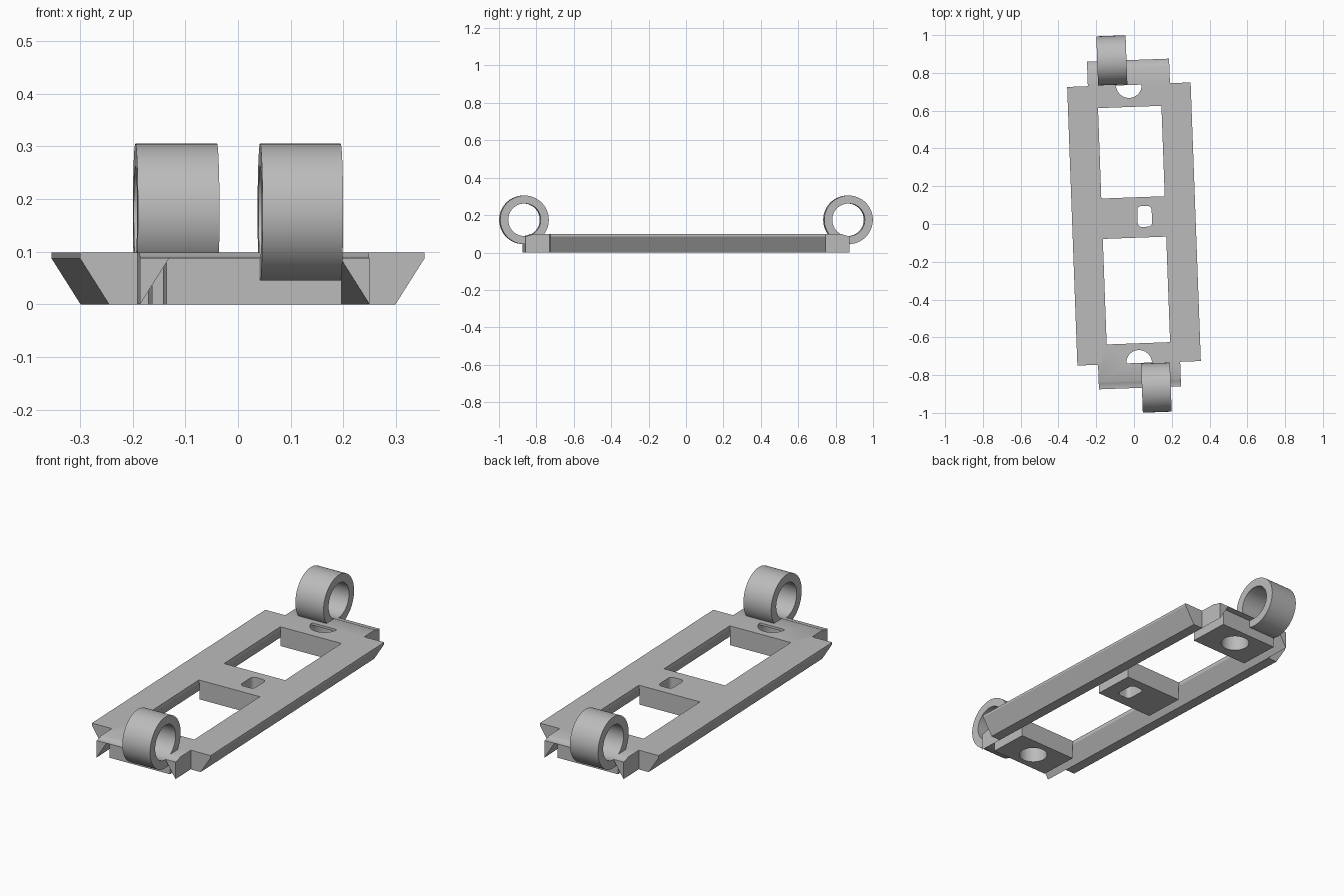
import bpy, bmesh, math
from mathutils import Matrix, Vector

if "Cube" in bpy.data.objects:
    bpy.data.objects.remove(bpy.data.objects["Cube"])

TURN = Matrix.Rotation(math.radians(2.1), 4, 'Z')   # whole bracket sits slightly turned
RING_Y, RING_Z = 0.87, 0.175

grey = bpy.data.materials.new("plain_grey")
grey.diffuse_color = (0.5, 0.5, 0.5, 1)
grey.use_nodes = True
grey.node_tree.nodes["Principled BSDF"].inputs["Base Color"].default_value = grey.diffuse_color


def prism(name, pts, axis, lo, hi):
    """Extrude a closed 2D outline along an axis between lo and hi."""
    place = {'X': lambda a, b, t: (t, a, b),
             'Y': lambda a, b, t: (a, t, b),
             'Z': lambda a, b, t: (a, b, t)}[axis]
    bm = bmesh.new()
    face = bm.faces.new([bm.verts.new(place(a, b, lo)) for a, b in pts])
    ext = bmesh.ops.extrude_face_region(bm, geom=[face])
    move = Vector(place(0, 0, hi - lo))
    bmesh.ops.translate(bm, vec=move, verts=[g for g in ext['geom'] if isinstance(g, bmesh.types.BMVert)])
    bmesh.ops.recalc_face_normals(bm, faces=bm.faces)
    me = bpy.data.meshes.new(name)
    bm.to_mesh(me)
    bm.free()
    me.materials.append(grey)
    ob = bpy.data.objects.new(name, me)
    bpy.context.collection.objects.link(ob)
    return ob


def rect(x0, x1, y0, y1):
    return [(x0, y0), (x1, y0), (x1, y1), (x0, y1)]


def arc(cx, cy, r, n=48, start=0.0, sweep=2 * math.pi):
    count = n if sweep > 6 else n + 1
    return [(cx + r * math.cos(start + sweep * i / n),
             cy + r * math.sin(start + sweep * i / n)) for i in range(count)]


def combine(target, other, op):
    """Apply a boolean and discard the helper."""
    other.hide_render = True
    mod = target.modifiers.new("bool", 'BOOLEAN')
    mod.operation, mod.solver, mod.object = op, 'EXACT', other
    bpy.context.view_layer.update()
    dg = bpy.context.evaluated_depsgraph_get()
    me = bpy.data.meshes.new_from_object(target.evaluated_get(dg))
    target.modifiers.clear()
    target.data = me
    bpy.data.objects.remove(other)


def finish(ob):
    ob.data.transform(TURN)
    bpy.ops.object.select_all(action='DESELECT')
    ob.select_set(True)
    bpy.context.view_layer.objects.active = ob
    bpy.ops.object.shade_smooth_by_angle(angle=math.radians(30))


# Frame: roof plate with two tapered rails
half = [(0.327, 0.098), (0.327, 0.087), (0.272, 0), (0.218, 0), (0.163, 0.087)]
frame = prism("frame", half + [(-x, z) for x, z in reversed(half)], 'Y', -0.868, 0.868)

# Notched corners leave a narrower tab at each end
for sx in (-1, 1):
    for sy in (-1, 1):
        xs, ys = sorted((sx * 0.2175, sx * 0.5)), sorted((sy * 0.738, sy * 1.1))
        combine(frame, prism("cut", rect(*xs, *ys), 'Z', -0.1, 0.3), 'DIFFERENCE')

# Blocks under the plate, split by the two windows
combine(frame, prism("blocks", rect(-0.166, 0.166, -0.835, 0.835), 'Z', 0, 0.092), 'UNION')
for y0, y1 in ((0.141, 0.62), (-0.632, -0.073)):
    combine(frame, prism("cut", rect(-0.168, 0.168, y0, y1), 'Z', -0.1, 0.3), 'DIFFERENCE')

# Rounded slot in the middle block
slot = []
for i, (sx, sy) in enumerate(((1, 1), (-1, 1), (-1, -1), (1, -1))):
    slot += arc(0.058 + sx * 0.017, 0.038 + sy * 0.034, 0.021, 6, i * math.pi / 2, math.pi / 2)
combine(frame, prism("cut", slot, 'Z', -0.1, 0.3), 'DIFFERENCE')

for s in (-1, 1):
    # Screw hole, half covered by the tab plate
    combine(frame, prism("cut", arc(0, s * 0.736, 0.068), 'Z', -0.1, 0.086), 'DIFFERENCE')
    opening = arc(0, s * 0.736, 0.068, 24, math.pi if s > 0 else 0, math.pi)
    combine(frame, prism("cut", opening, 'Z', 0.07, 0.3), 'DIFFERENCE')
    # Groove that continues the ring bore across the tab
    combine(frame, prism("cut", arc(s * RING_Y, RING_Z, 0.087, 64), 'X', -0.5, 0.5), 'DIFFERENCE')
finish(frame)

# Hinge rings, one at each end
for name, s, x0, x1 in (("front_ring", -1, 0.010, 0.163), ("back_ring", 1, -0.163, -0.008)):
    ring = prism(name, arc(s * RING_Y, RING_Z, 0.13, 64), 'X', x0, x1)
    combine(ring, prism("cut", arc(s * RING_Y, RING_Z, 0.087, 64), 'X', -0.5, 0.5), 'DIFFERENCE')
    finish(ring)
